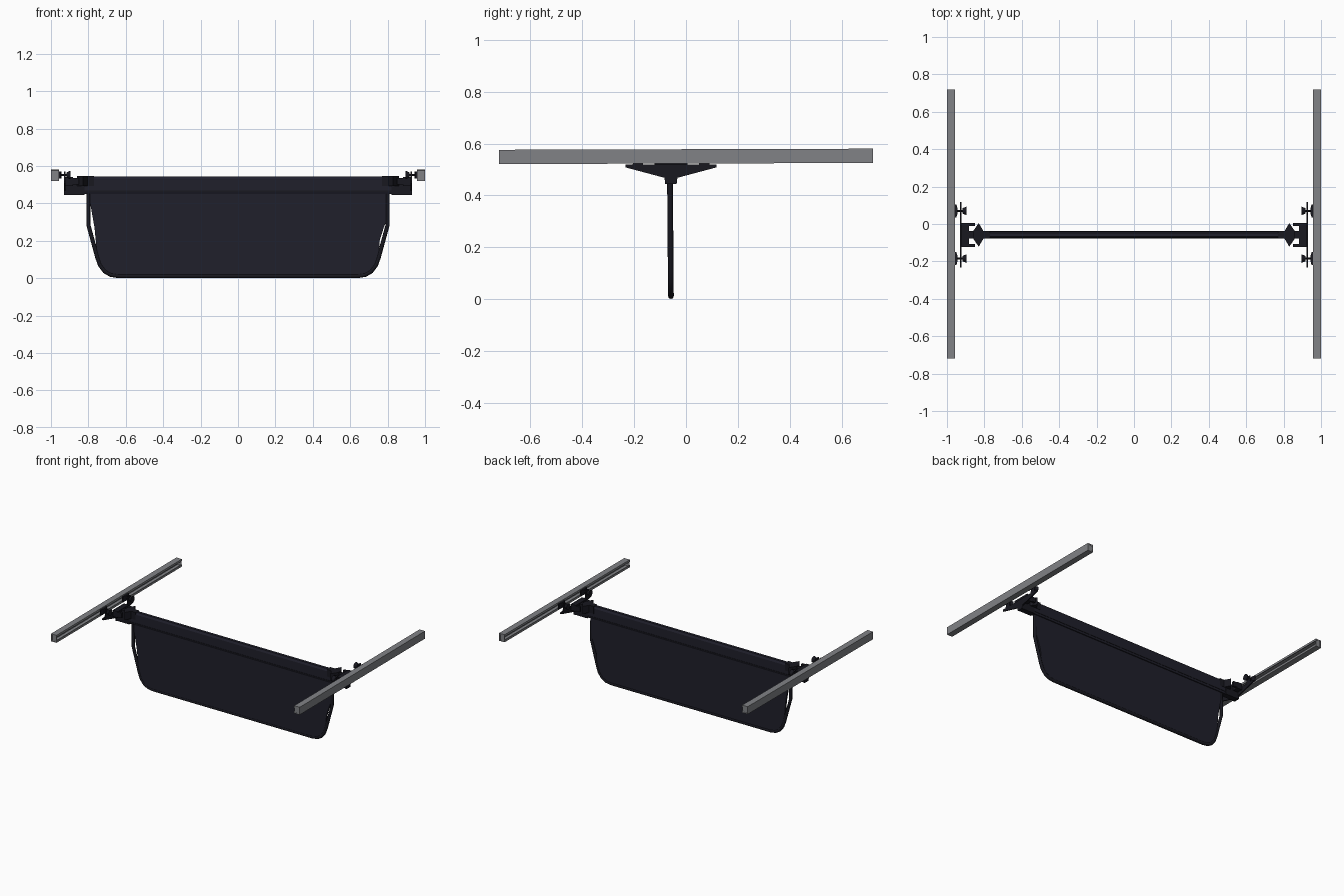
import bpy, bmesh, math
from mathutils import Matrix, Vector

if "Cube" in bpy.data.objects:
    bpy.data.objects.remove(bpy.data.objects["Cube"])


def material(name, rgb):
    m = bpy.data.materials.new(name)
    m.use_nodes = True
    m.diffuse_color = (*rgb, 1)
    m.node_tree.nodes["Principled BSDF"].inputs["Base Color"].default_value = (*rgb, 1)
    return m


FABRIC = material("dark navy fabric", (0.014, 0.014, 0.024))
BLACK = material("black plastic", (0.009, 0.009, 0.014))
ALUMINIUM = material("grey aluminium", (0.22, 0.225, 0.24))
YC = -0.058  # depth of the divider


def finish(name, bm, mat, smooth=False):
    bmesh.ops.recalc_face_normals(bm, faces=bm.faces)
    mesh = bpy.data.meshes.new(name)
    bm.to_mesh(mesh)
    bm.free()
    mesh.materials.append(mat)
    ob = bpy.data.objects.new(name, mesh)
    bpy.context.collection.objects.link(ob)
    if smooth:
        bpy.ops.object.select_all(action="DESELECT")
        ob.select_set(True)
        bpy.context.view_layer.objects.active = ob
        bpy.ops.object.shade_smooth_by_angle()
    return ob


def prism(name, points, axis, start, end, mat):
    """Extrude a 2D outline along an axis (x: points are yz, y: xz, z: xy)."""
    place = {"x": lambda p: (start, p[0], p[1]),
             "y": lambda p: (p[0], start, p[1]),
             "z": lambda p: (p[0], p[1], start)}[axis]
    step = Vector([(end - start) * (a == axis) for a in "xyz"])
    bm = bmesh.new()
    face = bm.faces.new([bm.verts.new(place(p)) for p in points])
    new = bmesh.ops.extrude_face_region(bm, geom=[face])["geom"]
    bmesh.ops.translate(bm, vec=step,
                        verts=[v for v in new if isinstance(v, bmesh.types.BMVert)])
    return finish(name, bm, mat)


def box(name, lo, hi, mat):
    rect = [(lo[0], lo[1]), (hi[0], lo[1]), (hi[0], hi[1]), (lo[0], hi[1])]
    return prism(name, rect, "z", lo[2], hi[2], mat)


def cone(name, x0, x1, r0, r1, y, z, mat, sides=12):
    bm = bmesh.new()
    turn = Matrix.Translation(((x0 + x1) / 2, y, z)) @ Matrix.Rotation(math.pi / 2, 4, "Y")
    bmesh.ops.create_cone(bm, cap_ends=True, segments=sides, radius1=r0, radius2=r1,
                          depth=x1 - x0, matrix=turn)
    return finish(name, bm, mat, True)


# Tube frame around the hanging panel
half = [(0.80, 0.47), (0.80, 0.285), (0.752, 0.11), (0.738, 0.07),
        (0.712, 0.036), (0.68, 0.018), (0.64, 0.012)]
path = half + [(-x, z) for x, z in reversed(half)]
curve = bpy.data.curves.new("frame_path", "CURVE")
curve.dimensions = "3D"
curve.bevel_depth = 0.011
curve.bevel_resolution = 2
curve.use_fill_caps = True
spline = curve.splines.new("POLY")
spline.points.add(len(path) - 1)
for point, (x, z) in zip(spline.points, path):
    point.co = (x, YC - 0.008 * z, z, 1)
frame = bpy.data.objects.new("panel_frame", curve)
bpy.context.collection.objects.link(frame)
curve.materials.append(BLACK)

# Fabric panel, with a narrow slit beside each upright
right = [(0.80, 0.47), (0.80, 0.32), (0.779, 0.27), (0.757, 0.2)]
left = [(-0.79, 0.47), (-0.79, 0.4), (-0.767, 0.27)]
panel = right + half[2:] + [(-x, z) for x, z in reversed(half[2:])] + left[::-1]
prism("fabric_panel", panel, "y", YC - 0.008, YC + 0.006, FABRIC)

# Crossbar housing with chamfered corners
bar = [(0.013, 0.45), (0.018, 0.462), (0.018, 0.53), (0.010, 0.545)]
bar = bar + [(-y, z) for y, z in reversed(bar)]
prism("crossbar", [(YC + y, z) for y, z in bar], "x", -0.83, 0.83, FABRIC)
for s, side in ((1, "front"), (-1, "back")):
    y = YC + s * -0.018
    box(side + "_crossbar_seam", (-0.82, y - 0.002, 0.462), (0.82, y + 0.002, 0.468), BLACK)

for s, side in ((1, "left"), (-1, "right")):
    # Slotted rail, open toward the middle, with closed ends
    c = [(1.0, 0.523), (1.0, 0.578), (0.956, 0.578), (0.956, 0.563), (0.962, 0.563),
         (0.962, 0.57), (0.99, 0.57), (0.99, 0.531), (0.962, 0.531), (0.962, 0.538),
         (0.956, 0.538), (0.956, 0.523)]
    parts = [prism(side + "_rail", [(s * x, z) for x, z in c], "y", -0.72, 0.72, ALUMINIUM)]
    for e, end in ((-1, "front"), (1, "back")):
        parts.append(box(f"{side}_rail_{end}_cap", (s * 0.957, e * 0.719, 0.524),
                         (s * 0.999, e * 0.715, 0.577), ALUMINIUM))
    for part in parts:  # the rails rise slightly toward the back
        for v in part.data.vertices:
            v.co.z += 0.003 * v.co.y

    # Mounting plate that spreads the load along the rail
    w = [(-0.175, 0.52), (-0.175, 0.508), (-0.025, 0.468), (-0.022, 0.445)]
    w = w + [(-y, z) for y, z in reversed(w)]
    prism(side + "_mounting_plate", [(YC + y, z) for y, z in w], "x",
          s * 0.922, s * 0.93, BLACK)

    # End block, clamp bracket and diamond collar of the crossbar
    box(side + "_end_block", (s * 0.82, YC - 0.02, 0.446), (s * 0.922, YC + 0.02, 0.535), BLACK)
    box(side + "_clamp_back", (s * 0.882, YC - 0.064, 0.494), (s * 0.922, YC + 0.064, 0.54), BLACK)
    for e, end in ((-1, "front"), (1, "back")):
        box(f"{side}_clamp_{end}_arm", (s * 0.85, YC + e * 0.064, 0.5),
            (s * 0.884, YC + e * 0.048, 0.535), BLACK)
    collar = [(0.77, -0.02), (0.805, -0.02), (0.83, -0.063), (0.86, -0.02),
              (0.86, 0.02), (0.83, 0.063), (0.805, 0.02), (0.77, 0.02)]
    prism(side + "_collar", [(s * x, YC + y) for x, y in collar], "z", 0.492, 0.546, BLACK)

    # Rail clamps: pad against the rail, stem and thumb knob
    for y, end in ((-0.185, "front"), (0.07, "back")):
        name = f"{side}_{end}"
        pad = [(0.956, -0.035), (0.95, -0.035), (0.944, -0.016), (0.944, 0.016),
               (0.95, 0.035), (0.956, 0.035)]
        prism(name + "_pad", [(s * x, y + d) for x, d in pad], "z", 0.532, 0.57, BLACK)
        a, b = sorted((s * 0.905, s * 0.962))
        cone(name + "_stem", a, b, 0.006, 0.006, y, 0.552, BLACK, 8)
        a, b = sorted((s * 0.896, s * 0.917))
        radii = (0.023, 0.014) if s > 0 else (0.014, 0.023)
        cone(name + "_knob", a, b, *radii, y, 0.552, BLACK)
        tab = [(-0.022, 0.505), (0.022, 0.505), (0.014, 0.57), (-0.014, 0.57)]
        prism(name + "_tab", [(y + d, z) for d, z in tab], "x", s * 0.922, s * 0.929, BLACK)
